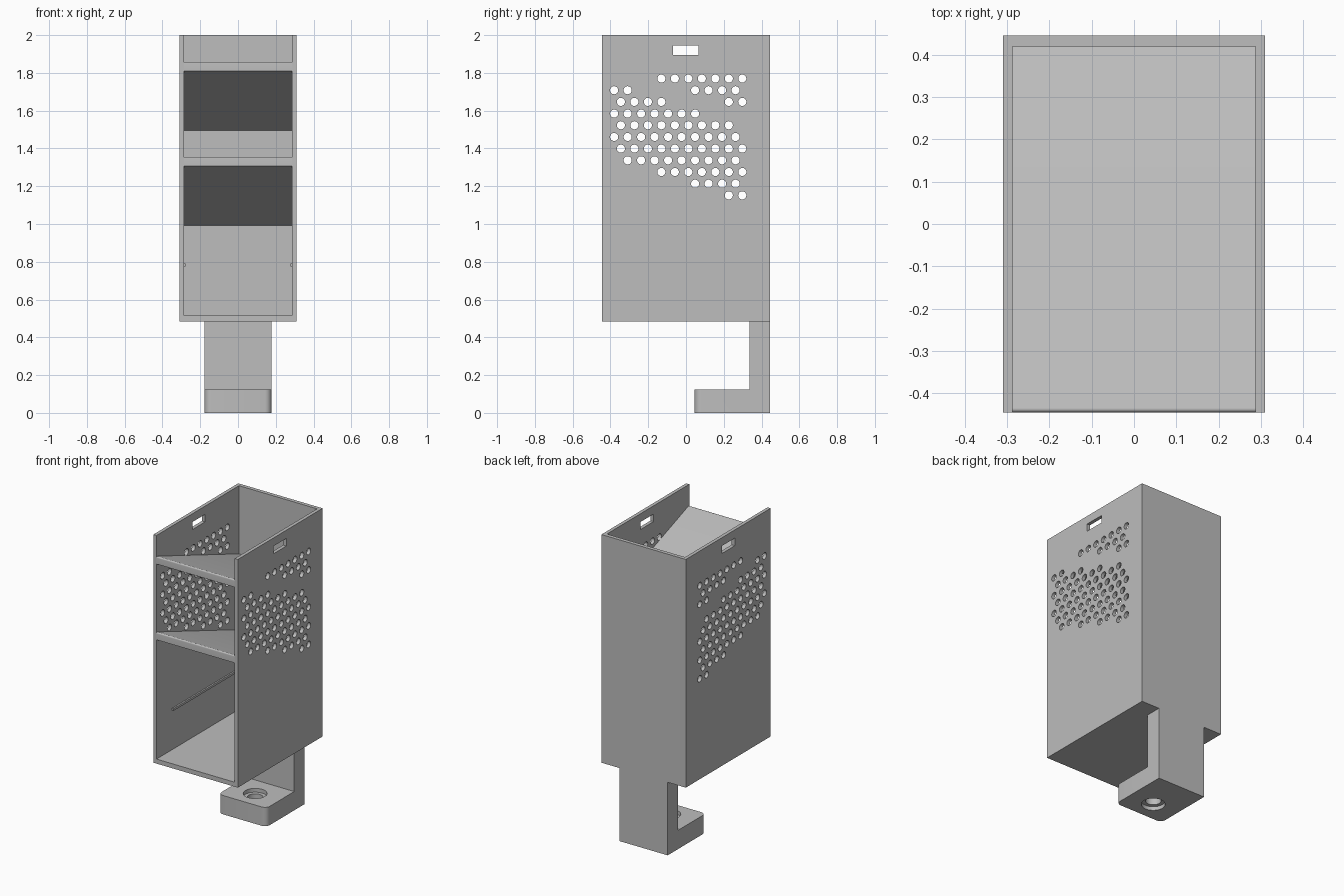
import bpy, bmesh, math
from mathutils import Matrix, Vector

default = bpy.data.objects.get("Cube")
if default:
    bpy.data.objects.remove(default, do_unlink=True)

GREY = (0.51, 0.51, 0.51, 1)
mat = bpy.data.materials.new("plain grey")
mat.use_nodes = True
mat.diffuse_color = GREY
mat.node_tree.nodes["Principled BSDF"].inputs["Base Color"].default_value = GREY

HX, HY = 0.31, 0.445          # half width and half depth of the case
WALL = 0.023
INNER = HX - WALL
BASE, TOP = 0.485, 2.0
SLOPE = math.tan(math.radians(20))
UPPER, LOWER = 1.81, 1.307    # underside of each shelf at the front
THICK = 0.052


def finish(name, bm):
    bmesh.ops.recalc_face_normals(bm, faces=bm.faces)
    mesh = bpy.data.meshes.new(name)
    bm.to_mesh(mesh)
    bm.free()
    ob = bpy.data.objects.new(name, mesh)
    bpy.context.collection.objects.link(ob)
    mesh.materials.append(mat)
    return ob


def add_box(bm, lo, hi):
    lo, hi = Vector(lo), Vector(hi)
    m = Matrix.Translation((lo + hi) / 2) @ Matrix.Diagonal((*(hi - lo), 1))
    return bmesh.ops.create_cube(bm, size=1, matrix=m)["verts"]


def add_cylinder(bm, centre, radius, depth, axis="Z", sides=32):
    m = Matrix.Translation(centre)
    if axis == "X":
        m = m @ Matrix.Rotation(math.pi / 2, 4, "Y")
    bmesh.ops.create_cone(bm, cap_ends=True, segments=sides, radius1=radius,
                          radius2=radius, depth=depth, matrix=m)


def prism(name, outline, half):
    """Extrude a (y, z) outline across x."""
    bm = bmesh.new()
    face = bm.faces.new([bm.verts.new((-half, y, z)) for y, z in outline])
    out = bmesh.ops.extrude_face_region(bm, geom=[face])["geom"]
    bmesh.ops.translate(bm, vec=(2 * half, 0, 0),
                        verts=[v for v in out if isinstance(v, bmesh.types.BMVert)])
    return finish(name, bm)


def select_only(ob):
    bpy.ops.object.select_all(action="DESELECT")
    ob.select_set(True)
    bpy.context.view_layer.objects.active = ob


def cut(ob, cutter_bm):
    cutter = finish("cutter", cutter_bm)
    cutter.hide_render = True
    mod = ob.modifiers.new("cut", "BOOLEAN")
    mod.operation, mod.solver, mod.object = "DIFFERENCE", "EXACT", cutter
    select_only(ob)
    bpy.ops.object.modifier_apply(modifier=mod.name)
    bpy.data.objects.remove(cutter, do_unlink=True)


def bevel_edges(ob, width, test):
    bm = bmesh.new()
    bm.from_mesh(ob.data)
    edges = [e for e in bm.edges if test(*[v.co for v in e.verts])]
    bmesh.ops.bevel(bm, geom=edges, offset=width, segments=6, profile=0.5,
                    affect="EDGES")
    bm.to_mesh(ob.data)
    bm.free()


# Case: a box open at the front and top
bm = bmesh.new()
add_box(bm, (-HX, -HY, BASE), (HX, HY, TOP))
case = finish("case", bm)
bm = bmesh.new()
add_box(bm, (-INNER, -1, BASE + 0.03), (INNER, HY - 0.025, TOP + 1))
cut(case, bm)

# Handle slots and staggered vent holes that keep clear of the shelves
bm = bmesh.new()
add_box(bm, (-1, -0.07, 1.895), (1, 0.065, 1.945))
PITCH = 0.0714
for row in range(11):
    z = 1.77 - row * PITCH * math.sqrt(3) / 2
    for col in range(10):
        y = 0.298 - (col + 0.5 * (row % 2)) * PITCH
        drop = SLOPE * (y + HY) - THICK / 2
        above_upper = z - UPPER + drop
        above_lower = z - LOWER + drop
        if above_upper > 0.042 or (above_upper < -0.06 and above_lower > 0.042):
            add_cylinder(bm, (0, y, z), 0.0215, 2, "X", 24)
cut(case, bm)

# Sloping shelves with a rounded front lip
parts = [case]
back = HY - 0.025
for name, z in (("upper_shelf", UPPER), ("lower_shelf", LOWER)):
    fall = SLOPE * (back + HY)
    shelf = prism(name, [(-HY, z), (back, z - fall),
                         (back, z - fall + THICK), (-HY, z + THICK)], INNER)
    bevel_edges(shelf, 0.012, lambda a, b: min(a.z, b.z) > z + THICK - 0.001
                and max(a.y, b.y) < -HY + 0.001)
    parts.append(shelf)

# Thin rails inside the lower bay
for name, side in (("left_rail", 1), ("right_rail", -1)):
    bm = bmesh.new()
    xs = sorted((side * INNER, side * (INNER - 0.01)))
    add_box(bm, (xs[0], -0.28, 0.775), (xs[1], back, 0.79))
    parts.append(finish(name, bm))

# Mounting bracket: upright and foot in one L shape
FOOT_FRONT, FOOT_TOP, POST_FRONT = 0.045, 0.125, 0.337
bracket = prism("mounting_bracket", [
    (FOOT_FRONT, 0), (HY, 0), (HY, BASE), (POST_FRONT, BASE),
    (POST_FRONT, FOOT_TOP), (FOOT_FRONT, FOOT_TOP)], 0.177)
bevel_edges(bracket, 0.035, lambda a, b: max(a.y, b.y) < FOOT_FRONT + 0.001
            and abs(a.z - b.z) > 0.1)

# Screw hole, recessed on both faces of the foot
for radius, z, depth in ((0.048, FOOT_TOP / 2, 1), (0.072, FOOT_TOP, 0.05),
                         (0.072, 0, 0.05)):
    bm = bmesh.new()
    add_cylinder(bm, (0, 0.18, z), radius, depth)
    cut(bracket, bm)
parts.append(bracket)

for ob in parts:
    select_only(ob)
    bpy.ops.object.shade_smooth_by_angle(angle=math.radians(30))
